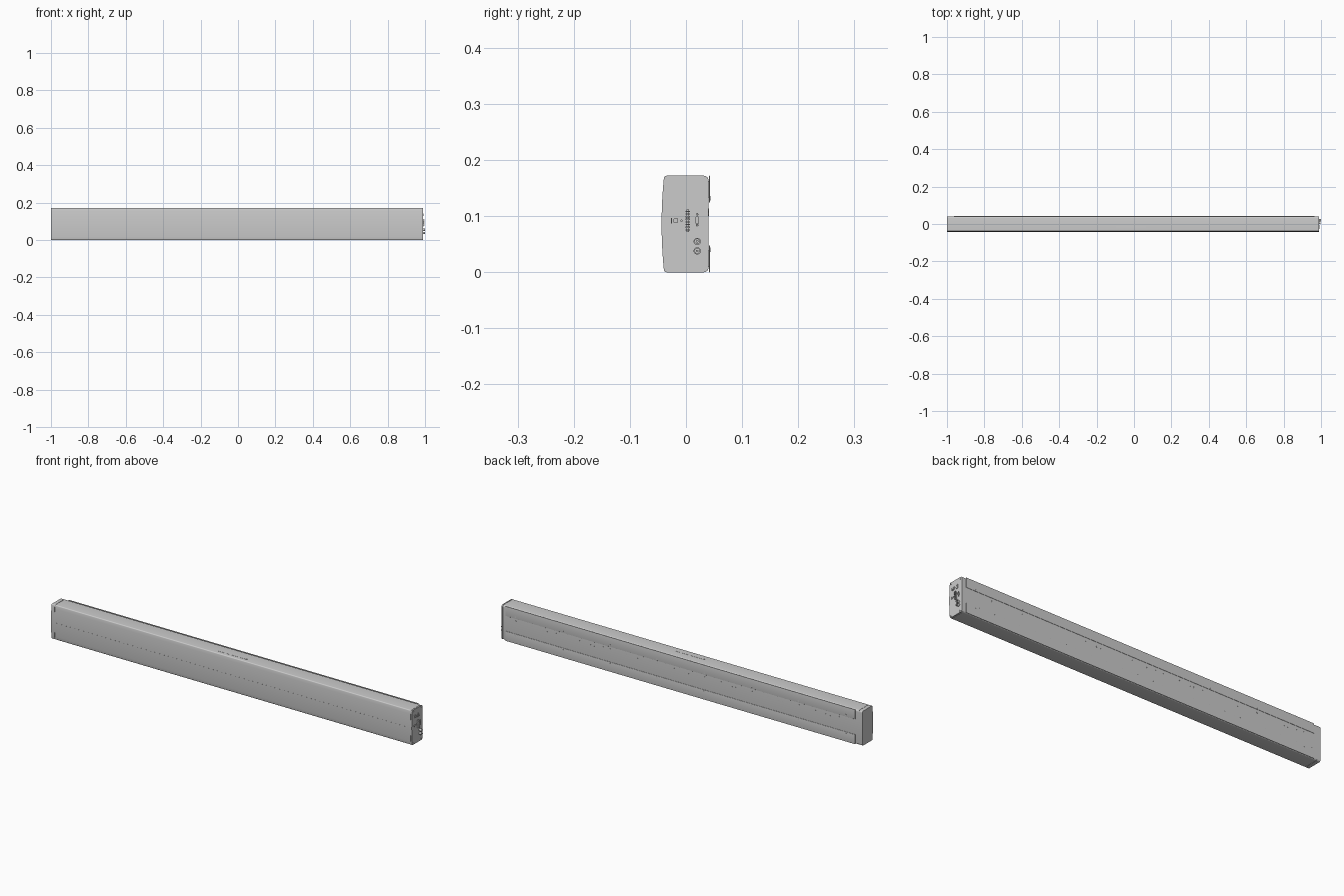
import bpy, bmesh, math

if "Cube" in bpy.data.objects:
    bpy.data.objects.remove(bpy.data.objects["Cube"])

XL, XR = -1.0, 0.988          # body ends
H = 0.172                     # body height
MID = H / 2


def finish(name, bm, angle=35):
    bmesh.ops.recalc_face_normals(bm, faces=bm.faces)
    me = bpy.data.meshes.new(name)
    bm.to_mesh(me)
    bm.free()
    ob = bpy.data.objects.new(name, me)
    bpy.context.collection.objects.link(ob)
    bpy.ops.object.select_all(action='DESELECT')
    ob.select_set(True)
    bpy.context.view_layer.objects.active = ob
    bpy.ops.object.shade_smooth_by_angle(angle=math.radians(angle))
    return ob


def extrude_x(name, pts, x0, x1):
    """Extrude a closed (y, z) profile along x."""
    bm = bmesh.new()
    f = bm.faces.new([bm.verts.new((x0, y, z)) for y, z in pts])
    r = bmesh.ops.extrude_face_region(bm, geom=[f])
    vs = [g for g in r['geom'] if isinstance(g, bmesh.types.BMVert)]
    bmesh.ops.translate(bm, verts=vs, vec=(x1 - x0, 0, 0))
    return finish(name, bm)


def arc(cy, cz, r, a0, a1, n=6):
    return [(cy + r * math.cos(math.radians(a0 + (a1 - a0) * i / n)),
             cz + r * math.sin(math.radians(a0 + (a1 - a0) * i / n))) for i in range(n + 1)]


def body_profile(d=0.0):
    """Rounded box section with a gently bowed front, inset by d."""
    rb, rf, back, front = 0.008 - d, 0.005 - d, 0.040 - d, -0.0395 + d
    lo, hi = d, H - d
    p = arc(back - rb, lo + rb, rb, -90, 0) + arc(back - rb, hi - rb, rb, 0, 90)
    p += arc(front + rf, hi - rf, rf, 90, 170)
    for i in range(1, 12):
        t = 1 - 2 * i / 12
        p.append((front - 0.004 * (1 - t * t), MID + t * (MID - d - rf)))
    return p + arc(front + rf, lo + rf, rf, 190, 270)


def rect(cy, cz, w, h, r):
    p = []
    for sy, sz, a in ((1, 1, 0), (-1, 1, 90), (-1, -1, 180), (1, -1, 270)):
        p += arc(cy + sy * (w / 2 - r), cz + sz * (h / 2 - r), r, a, a + 90, 4)
    return p


def block(name, cy, cz, w, h, depth=0.003, r=0.001):
    return extrude_x(name, rect(cy, cz, w, h, r), XR - 0.001, XR + depth)


def ring(name, cy, cz, ro, ri, depth):
    """Round collar with a sunken centre on the right end."""
    bm = bmesh.new()
    n, loops = 20, []
    for r, x in ((ro, XR - 0.001), (ro, XR + depth), (ri, XR + depth), (ri, XR + 0.0004)):
        loops.append([bm.verts.new((x, y, z)) for y, z in arc(cy, cz, r, 0, 360 - 360 / n, n - 1)])
    for a, b in zip(loops, loops[1:]):
        for i in range(n):
            bm.faces.new((a[i], a[(i + 1) % n], b[(i + 1) % n], b[i]))
    bm.faces.new(loops[-1])
    return finish(name, bm)


# Main housing, with end caps separated by a thin shadow groove
extrude_x("left_end_cap", body_profile(), XL, -0.982)
extrude_x("housing_core", body_profile(0.002), -0.983, 0.982)
extrude_x("housing", body_profile(), -0.9805, 0.9805)
extrude_x("right_end_cap", body_profile(), 0.982, XR)

# Rear mounting strips, one above and one below
for name, z in (("upper_rear_strip", 0.148), ("lower_rear_strip", 0.024)):
    extrude_x(name, rect(0.0422, z, 0.0016, 0.048, 0.0003), -0.962, 0.965)

# Spacers carrying the strips, and rows of rear screw heads
screws = bmesh.new()


def rear_screw(x, y, z, r):
    ret = bmesh.ops.create_cone(screws, cap_ends=True, segments=10, radius1=r, radius2=r, depth=0.0024)
    for v in ret['verts']:
        v.co = (x + v.co.x, y + v.co.z, z + v.co.y)


for i in range(8):
    x = -0.91 + i * 0.26
    for z in (0.040, 0.132):
        rear_screw(x, 0.0423, z, 0.004)
    for dx, z in ((0, 0.110), (0.04, 0.110), (0.09, 0.104), (0.11, 0.104), (0.17, 0.110)):
        if x + dx < 0.95:
            rear_screw(x + dx, 0.0395, z, 0.0035)
finish("rear_screws", screws)
spacers = bmesh.new()
for i in range(8):
    for z in (0.024, 0.148):
        ret = bmesh.ops.create_cube(spacers, size=1)
        for v in ret['verts']:
            v.co = (-0.91 + i * 0.26 + v.co.x * 0.03, 0.0405 + v.co.y * 0.002, z + v.co.z * 0.03)
finish("strip_spacers", spacers)

# Capsule-shaped inlay on top
bm = bmesh.new()
cap = arc(0.055, -0.012, 0.008, -90, 90, 10) + arc(-0.09, -0.012, 0.008, 90, 270, 10)
f = bm.faces.new([bm.verts.new((x, y, H - 0.001)) for x, y in cap])
r = bmesh.ops.extrude_face_region(bm, geom=[f])
bmesh.ops.translate(bm, vec=(0, 0, 0.0016),
                    verts=[g for g in r['geom'] if isinstance(g, bmesh.types.BMVert)])
finish("top_inlay", bm)

# Thin front ribs: grille centre seam and left edge seam
extrude_x("front_centre_seam", rect(-0.0433, MID, 0.0008, 0.001, 0.0002), -0.978, 0.96)

# Corner screws of the right end
for y in (-0.031, 0.028):
    for z in (0.008, 0.164):
        ring("end_screw", y, z, 0.0035, 0.002, 0.0015)

# Power inlet frame and switch
block("power_inlet", -0.018, 0.135, 0.018, 0.015, 0.002)
block("power_inlet_socket", -0.018, 0.134, 0.012, 0.009, 0.004)
block("mains_socket", 0.008, 0.135, 0.014, 0.019, 0.002, 0.003)
for y, z in ((0.004, 0.131), (0.012, 0.131), (0.008, 0.139)):
    block("mains_pin", y, z, 0.0018, 0.004, 0.004, 0.0004)

# Terminal block with a row of contacts
block("terminal_block", 0.003, 0.092, 0.005, 0.040, 0.005, 0.0005)
for i in range(8):
    block("terminal_contact", 0.003, 0.0755 + i * 0.0047, 0.008, 0.0022, 0.009, 0.0004)

# Control switches and small knobs
block("selector_switch", -0.018, 0.092, 0.008, 0.007, 0.003)
block("selector_slider", -0.026, 0.092, 0.002, 0.010, 0.003, 0.0005)
ring("level_knob", -0.008, 0.092, 0.002, 0.001, 0.004)
block("data_port", 0.020, 0.093, 0.006, 0.012, 0.004)
for z in (0.084, 0.103):
    ring("data_port_post", 0.020, z, 0.0022, 0.001, 0.004)

# Round jacks
for z in (0.055, 0.038):
    ring("round_jack", 0.020, z, 0.0065, 0.0042, 0.012)
    block("jack_core", 0.020, z, 0.004, 0.004, 0.006, 0.0015)
